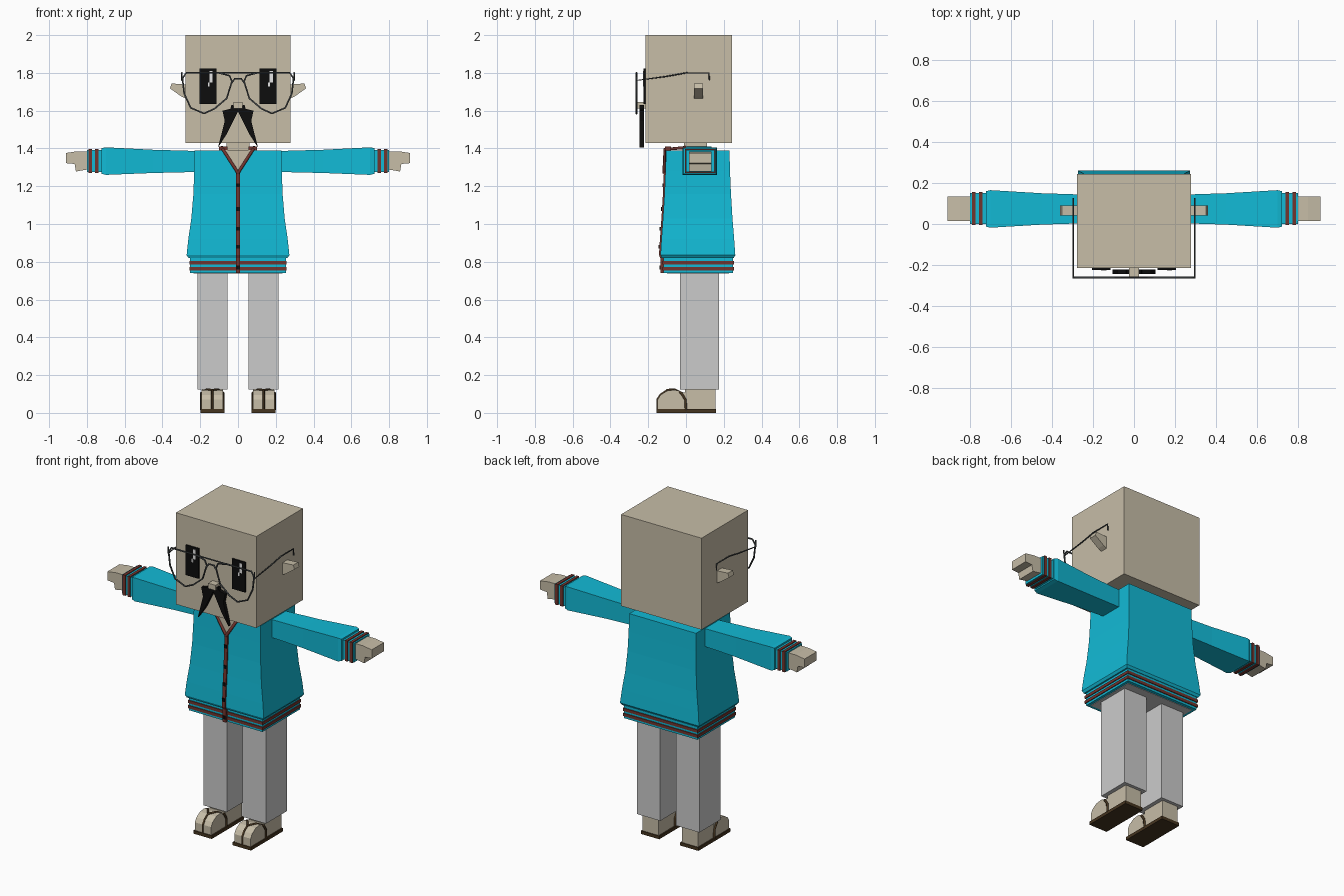
import bpy, bmesh
from mathutils import Vector

cube = bpy.data.objects.get("Cube")
if cube:
    bpy.data.objects.remove(cube, do_unlink=True)


def material(name, rgb):
    m = bpy.data.materials.new(name)
    m.use_nodes = True
    m.diffuse_color = (*rgb, 1)
    bsdf = next(n for n in m.node_tree.nodes if n.type == 'BSDF_PRINCIPLED')
    bsdf.inputs["Base Color"].default_value = (*rgb, 1)
    return m


SKIN = material("skin beige", (0.57, 0.51, 0.39))
TEAL = material("jacket teal", (0.006, 0.49, 0.67))
RED = material("trim red", (0.17, 0.035, 0.027))
GREY = material("trouser grey", (0.6, 0.6, 0.6))
BLACK = material("black", (0.004, 0.004, 0.004))
BROWN = material("sandal brown", (0.06, 0.035, 0.014))
WIRE = material("frame grey", (0.06, 0.068, 0.07))
WHITE = material("glint white", (0.9, 0.9, 0.9))


def add_object(name, mesh, mat):
    mesh.materials.clear()
    mesh.materials.append(mat)
    ob = bpy.data.objects.new(name, mesh)
    bpy.context.scene.collection.objects.link(ob)
    return ob


def loft(name, rings, mat):
    """Skin a list of equal-length closed rings and cap both ends."""
    bm = bmesh.new()
    vs = [[bm.verts.new(p) for p in ring] for ring in rings]
    n = len(vs[0])
    for a, b in zip(vs, vs[1:]):
        for i in range(n):
            bm.faces.new((a[i], a[(i + 1) % n], b[(i + 1) % n], b[i]))
    bm.faces.new(vs[0])
    bm.faces.new(vs[-1])
    bmesh.ops.recalc_face_normals(bm, faces=bm.faces)
    mesh = bpy.data.meshes.new(name)
    bm.to_mesh(mesh)
    bm.free()
    return add_object(name, mesh, mat)


def rect_z(z, x0, x1, y0, y1):
    return [(x0, y0, z), (x1, y0, z), (x1, y1, z), (x0, y1, z)]


def rect_x(x, y0, y1, z0, z1):
    return [(x, y0, z0), (x, y1, z0), (x, y1, z1), (x, y0, z1)]


def box(name, x, y, z, mat):
    return loft(name, [rect_z(h, *x, *y) for h in z], mat)


def plate(name, outline, y0, y1, mat):
    """Outline in x and z, extruded along y."""
    return loft(name, [[(x, y, z) for x, z in outline] for y in (y0, y1)], mat)


def side_prism(name, outline, x0, x1, mat):
    """Outline in y and z, extruded along x."""
    return loft(name, [[(x, y, z) for y, z in outline] for x in (x0, x1)], mat)


def wire(name, points, radius, mat, closed=False):
    cu = bpy.data.curves.new(name, 'CURVE')
    cu.dimensions = '3D'
    cu.bevel_depth = radius
    cu.bevel_resolution = 1
    cu.use_fill_caps = True
    sp = cu.splines.new('POLY')
    sp.points.add(len(points) - 1)
    for p, co in zip(sp.points, points):
        p.co = (*co, 1)
    sp.use_cyclic_u = closed
    tmp = bpy.data.objects.new(name + " path", cu)
    bpy.context.scene.collection.objects.link(tmp)
    bpy.context.view_layer.update()
    mesh = bpy.data.meshes.new_from_object(
        tmp.evaluated_get(bpy.context.evaluated_depsgraph_get()))
    bpy.data.objects.remove(tmp, do_unlink=True)
    return add_object(name, mesh, mat)


# Head, neck and nose
box("head", (-0.277, 0.277), (-0.215, 0.243), (1.43, 2.0), SKIN)
box("neck", (-0.06, 0.06), (-0.01, 0.11), (1.36, 1.44), SKIN)
box("nose", (-0.025, 0.025), (-0.258, -0.21), (1.612, 1.645), SKIN)

# Flared jacket: z, half width, front, back
JACKET = [(0.82, 0.262, -0.128, 0.252), (0.835, 0.272, -0.135, 0.261),
          (0.92, 0.263, -0.13, 0.255), (1.03, 0.247, -0.122, 0.246),
          (1.16, 0.236, -0.114, 0.238), (1.28, 0.232, -0.109, 0.233),
          (1.39, 0.23, -0.105, 0.23)]
loft("jacket", [rect_z(z, -w, w, f, b) for z, w, f, b in JACKET], TEAL)
box("waistband", (-0.253, 0.253), (-0.12, 0.248), (0.74, 0.82), TEAL)
box("jacket_underside", (-0.235, 0.235), (-0.1, 0.228), (0.737, 0.745), GREY)
for i, z in enumerate((0.763, 0.795)):
    box(f"waist_stripe_{i}", (-0.258, 0.258), (-0.125, 0.253), (z - 0.009, z + 0.009), RED)


def front_y(z):
    """Depth of the jacket front at a height."""
    for a, b in zip(JACKET, JACKET[1:]):
        if z <= b[0]:
            t = max(0, (z - a[0]) / (b[0] - a[0]))
            return a[2] + t * (b[2] - a[2])
    return JACKET[-1][2]


# Placket and buttons
heights = [0.74] + [r[0] for r in JACKET[:-1]]
loft("placket", [rect_z(z, -0.011, 0.011, front_y(z) - 0.008, front_y(z) + 0.01)
                 for z in heights], RED)
for i, z in enumerate((0.77, 0.88, 0.975, 1.08, 1.205)):
    y = front_y(z)
    box(f"button_{i}", (-0.009, 0.009), (y - 0.013, y), (z - 0.01, z + 0.01), BLACK)

# Open neck and collar
plate("open_neck", [(-0.078, 1.392), (0, 1.272), (0.078, 1.392)], -0.112, -0.1, SKIN)
wire("collar_back", [(-0.085, 0, 1.4), (-0.085, 0.13, 1.4),
                     (0.085, 0.13, 1.4), (0.085, 0, 1.4)], 0.012, TEAL)

# Moustache outline for one half
MOUSTACHE = [(0, 1.625), (0.035, 1.63), (0.04, 1.61), (0.082, 1.6), (0.07, 1.545),
             (0.106, 1.405), (0.06, 1.475), (0, 1.595)]
LENS = [(0.275, 1.8), (0.1, 1.8), (0.045, 1.785), (0.032, 1.755), (0.06, 1.665),
        (0.125, 1.61), (0.18, 1.585), (0.25, 1.615), (0.285, 1.69), (0.294, 1.77)]
TOE = [(-0.15, 0.018), (-0.15, 0.07), (-0.135, 0.095), (-0.1, 0.117),
       (-0.06, 0.122), (0, 0.105), (0, 0.018)]

for s, side in ((1, "left"), (-1, "right")):
    def span(a, b):
        return sorted((s * a, s * b))

    # Eye with its glint
    box(side + "_eye", span(0.115, 0.205), (-0.224, -0.214), (1.635, 1.822), BLACK)
    gx = s * 0.16
    box(side + "_glint", (gx + 0.008, gx + 0.025), (-0.227, -0.22), (1.75, 1.81), WHITE)
    box(side + "_small_glint", (gx, gx + 0.01), (-0.227, -0.22), (1.728, 1.75), WHITE)

    # Ear
    plate(side + "_ear", [(s * x, z) for x, z in
          ((0.27, 1.738), (0.352, 1.744), (0.36, 1.718), (0.3, 1.675), (0.27, 1.66))],
          0.042, 0.09, SKIN)

    # Moustache half
    plate(side + "_moustache", [(s * x, z) for x, z in MOUSTACHE], -0.245, -0.222, BLACK)

    # Spectacle rim and temple
    wire(side + "_rim", [(s * x, -0.262, z) for x, z in LENS], 0.005, WIRE, True)
    wire(side + "_temple", [(s * 0.297, y, z) for y, z in
         ((-0.262, 1.8), (-0.262, 1.76), (-0.1, 1.782), (0.0, 1.8), (0.122, 1.8),
          (0.124, 1.76))], 0.004, WIRE)

    # Collar edge
    wire(side + "_lapel_trim", [(0, -0.116, 1.27), (s * 0.08, -0.112, 1.395),
                                (s * 0.085, 0, 1.405)], 0.009, RED)
    box(side + "_collar_tip", span(0.055, 0.1), (-0.112, -0.08), (1.388, 1.41), RED)

    # Sleeve, cuff and stripes
    loft(side + "_sleeve", [rect_x(s * x, *r) for x, *r in
         ((0.2, 0.005, 0.142, 1.276, 1.386), (0.45, -0.003, 0.15, 1.27, 1.393),
          (0.7, -0.018, 0.165, 1.26, 1.406), (0.722, -0.013, 0.16, 1.266, 1.402))], TEAL)
    box(side + "_cuff", span(0.72, 0.8), (0.0, 0.152), (1.274, 1.392), TEAL)
    for i, x in enumerate((0.748, 0.782)):
        box(f"{side}_cuff_stripe_{i}", span(x - 0.009, x + 0.009),
            (-0.005, 0.157), (1.269, 1.397), RED)

    # Stepped hand
    plate(side + "_hand", [(s * x, z) for x, z in
          ((0.79, 1.385), (0.85, 1.385), (0.911, 1.376), (0.911, 1.322), (0.865, 1.318),
           (0.858, 1.278), (0.79, 1.29))], 0.015, 0.135, SKIN)

    # Trouser leg
    box(side + "_leg", span(0.055, 0.215), (-0.032, 0.175), (0.125, 0.76), GREY)

    # Foot and sandal
    box(side + "_heel", span(0.08, 0.19), (-0.005, 0.155), (0.018, 0.13), SKIN)
    side_prism(side + "_toes", TOE, s * 0.08, s * 0.192, SKIN)
    box(side + "_sole", span(0.072, 0.198), (-0.155, 0.16), (0, 0.02), BROWN)
    mid = s * 0.136
    for part, x in (("inner", s * 0.078), ("outer", s * 0.194)):
        wire(f"{side}_{part}_strap",
             [(x, 0.0, 0.015), (x, -0.003, 0.07), (x, -0.025, 0.105),
              ((x + mid) / 2, -0.06, 0.123), (mid, -0.1, 0.12)], 0.007, BROWN)
    wire(side + "_toe_strap", [(mid, -0.1, 0.12), (mid, -0.135, 0.097),
                               (mid, -0.152, 0.07), (mid, -0.152, 0.015)], 0.006, BROWN)

# Bridge of the spectacles
wire("bridge", [(x, -0.262, z) for x, z in
     ((-0.034, 1.745), (-0.018, 1.768), (0.018, 1.768), (0.034, 1.745))], 0.005, WIRE)
wire("brow_bar", [(-0.1, -0.262, 1.8), (0.1, -0.262, 1.8)], 0.004, WIRE)
